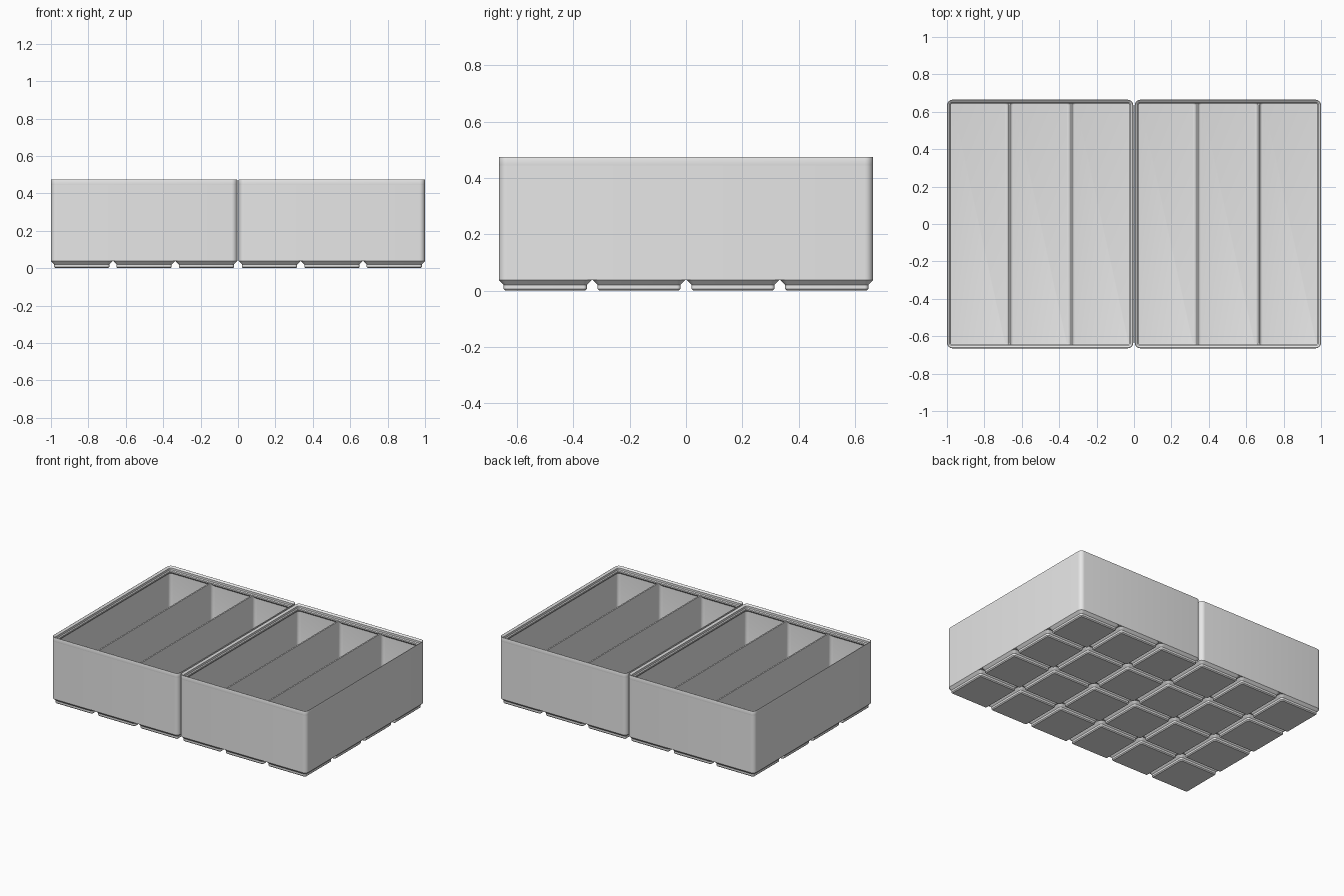
import bpy, bmesh, math

if "Cube" in bpy.data.objects:
    bpy.data.objects.remove(bpy.data.objects["Cube"])

W, D, GAP = 125.5, 167.5, 1.0      # one bin footprint and gap between bins, in mm
S = 2.0 / (2 * W + GAP)            # mm to scene units
PITCH = 42.0
CORNER = 3.75
WALL, DIVIDER = 0.95, 1.2
Z_BASE, Z_FLOOR, Z_RIM = 4.75, 7.0, 56.0

grey = bpy.data.materials.new("plain grey")
grey.diffuse_color = (0.8, 0.8, 0.8, 1.0)
grey.use_nodes = True
grey.node_tree.nodes["Principled BSDF"].inputs["Base Color"].default_value = grey.diffuse_color


def rounded_rect(w, d, r, inset, steps=6):
    """Outline of a rounded rectangle, shrunk by inset."""
    w, d, r = w / 2 - inset, d / 2 - inset, max(r - inset, 0.3)
    pts = []
    for k, (sx, sy) in enumerate([(1, 1), (-1, 1), (-1, -1), (1, -1)]):
        for i in range(steps + 1):
            a = math.pi / 2 * (k + i / steps)
            pts.append((sx * (w - r) + r * math.cos(a), sy * (d - r) + r * math.sin(a)))
    return pts


def loft(bm, w, d, r, profile, cx=0, cy=0, caps=(True, True), closed=False):
    """Skin through rounded rectangles given as (inset, z) pairs."""
    rings = [[bm.verts.new(((x + cx) * S, (y + cy) * S, z * S))
              for x, y in rounded_rect(w, d, r, inset)] for inset, z in profile]
    pairs = list(zip(rings, rings[1:]))
    if closed:
        pairs.append((rings[-1], rings[0]))
    n = len(rings[0])
    for a, b in pairs:
        for i in range(n):
            j = (i + 1) % n
            bm.faces.new((a[i], a[j], b[j], b[i]))
    if not closed:
        if caps[0]:
            bm.faces.new(rings[0][::-1])
        if caps[1]:
            bm.faces.new(rings[-1])


def make(name, bm):
    bmesh.ops.recalc_face_normals(bm, faces=bm.faces)
    me = bpy.data.meshes.new(name)
    bm.to_mesh(me)
    bm.free()
    me.materials.append(grey)
    ob = bpy.data.objects.new(name, me)
    bpy.context.collection.objects.link(ob)
    return ob


def activate(ob):
    bpy.ops.object.select_all(action='DESELECT')
    ob.select_set(True)
    bpy.context.view_layer.objects.active = ob


def build_bin(side, x0):
    # solid block that becomes the walls, floor and dividers
    bm = bmesh.new()
    loft(bm, W, D, CORNER, [(0, Z_BASE), (0, Z_RIM)], cx=x0)
    body = make(side + "_bin_body", bm)

    # three long compartments with rounded corners and a filleted floor
    bm = bmesh.new()
    cw = (W - 2 * WALL - 2 * DIVIDER) / 3
    f = 2.0
    fillet = [(f * (1 - math.sin(a)), Z_FLOOR + f * (1 - math.cos(a)))
              for a in [math.pi / 2 * i / 4 for i in range(5)]]
    for k in (-1, 0, 1):
        loft(bm, cw, D - 2 * WALL, 2.8, fillet + [(0, Z_RIM + 2)],
             cx=x0 + k * (cw + DIVIDER))
    cutter = make("compartment_cutter", bm)
    cutter.hide_render = True
    mod = body.modifiers.new("compartments", 'BOOLEAN')
    mod.operation = 'DIFFERENCE'
    mod.solver = 'EXACT'
    mod.object = cutter
    activate(body)
    bpy.ops.object.modifier_apply(modifier=mod.name)
    bpy.data.objects.remove(cutter)

    # stacking lip with stepped inner profile and sloped underside
    bm = bmesh.new()
    loft(bm, W, D, CORNER,
         [(0, Z_RIM), (0, 59.4), (0.12, 59.68), (0.4, 59.8), (0.65, 59.7),
          (1.9, 58.5), (1.9, 56.7), (2.6, 56), (2.6, 54.8), (0.9, 53.1), (0.5, 53.1)],
         cx=x0, closed=True)
    lip = make(side + "_stacking_lip", bm)

    # grid of stepped feet
    bm = bmesh.new()
    for i in range(3):
        for j in range(4):
            loft(bm, 41.5, 41.5, CORNER,
                 [(2.95, 0), (2.15, 0.8), (2.15, 2.6), (0, Z_BASE)],
                 cx=x0 + (i - 1) * PITCH, cy=(j - 1.5) * PITCH, caps=(True, False))
    feet = make(side + "_feet", bm)
    # the foot shells are open on top, so make sure they face outward
    lowest = min(feet.data.polygons, key=lambda p: p.center.z)
    if lowest.normal.z > 0:
        feet.data.flip_normals()

    for ob in (body, lip, feet):
        activate(ob)
        bpy.ops.object.shade_smooth_by_angle(angle=math.radians(30))


build_bin("left", -(W + GAP) / 2)
build_bin("right", (W + GAP) / 2)
